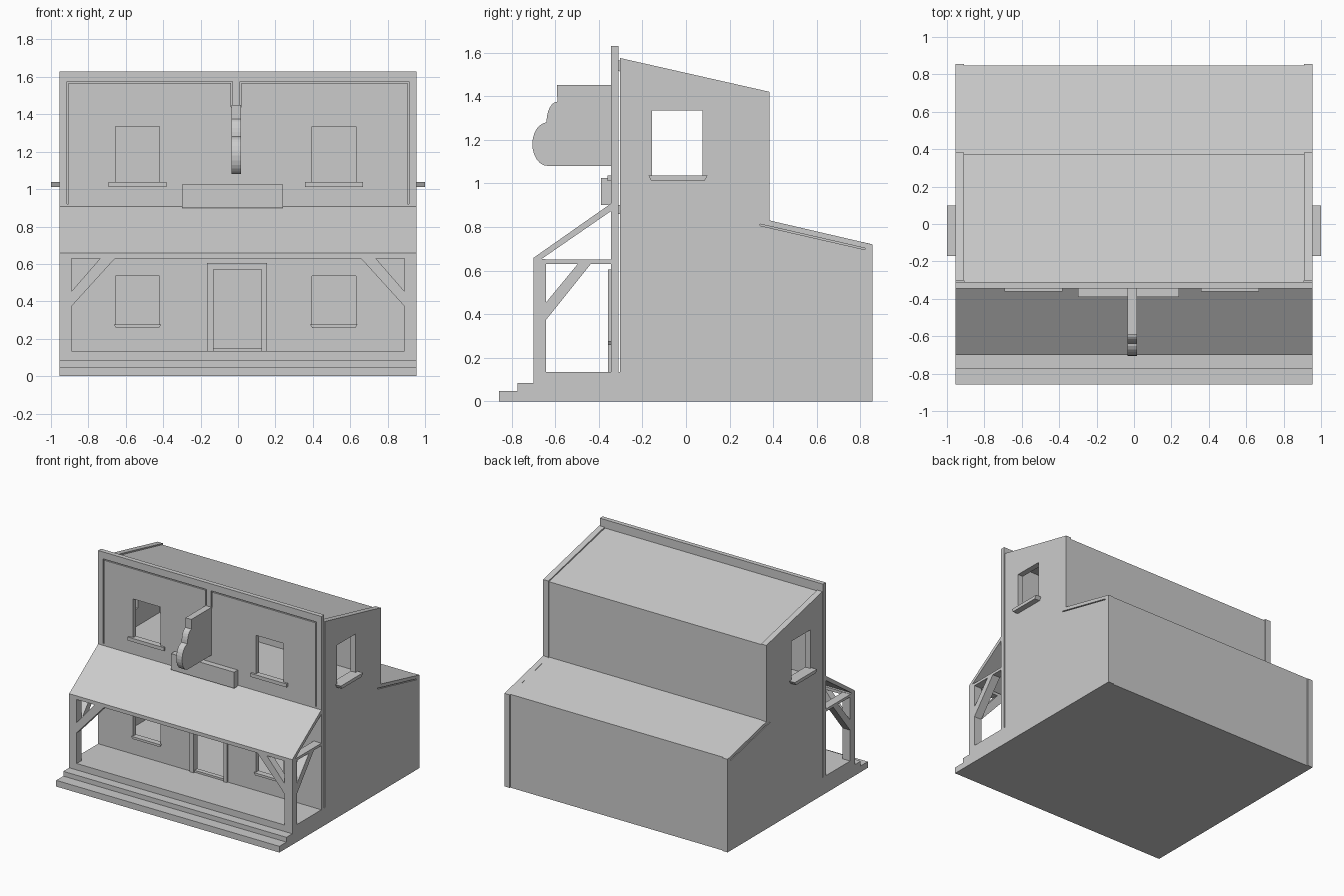
import bpy, bmesh, math
from mathutils import Vector

if "Cube" in bpy.data.objects:
    bpy.data.objects.remove(bpy.data.objects["Cube"])

grey = bpy.data.materials.new("plain grey")
grey.diffuse_color = (0.6, 0.6, 0.6, 1)
grey.use_nodes = True
grey.node_tree.nodes["Principled BSDF"].inputs["Base Color"].default_value = grey.diffuse_color
W, T = 0.955, 0.91          # outer half width, inside of the side walls


def prism(name, axis, profile, lo, hi):
    """Extrude a profile along x (profile in y,z) or along y (profile in x,z)."""
    bm = bmesh.new()
    put = (lambda a, b: (lo, a, b)) if axis == 'x' else (lambda a, b: (a, lo, b))
    face = bm.faces.new([bm.verts.new(put(a, b)) for a, b in profile])
    out = bmesh.ops.extrude_face_region(bm, geom=[face])
    d = Vector((hi - lo, 0, 0)) if axis == 'x' else Vector((0, hi - lo, 0))
    bmesh.ops.translate(bm, vec=d, verts=[v for v in out['geom'] if isinstance(v, bmesh.types.BMVert)])
    bmesh.ops.recalc_face_normals(bm, faces=bm.faces)
    me = bpy.data.meshes.new(name)
    bm.to_mesh(me)
    bm.free()
    me.materials.append(grey)
    ob = bpy.data.objects.new(name, me)
    bpy.context.collection.objects.link(ob)
    return ob


def box(name, x0, x1, y0, y1, z0, z1):
    return prism(name, 'x', [(y0, z0), (y1, z0), (y1, z1), (y0, z1)], x0, x1)


def cut(ob, cutter):
    mod = ob.modifiers.new("cut", 'BOOLEAN')
    mod.operation, mod.solver, mod.object = 'DIFFERENCE', 'EXACT', cutter
    bpy.context.view_layer.objects.active = ob
    bpy.ops.object.modifier_apply(modifier=mod.name)
    bpy.data.objects.remove(cutter)


# Stepped porch base
prism("porch_base", 'x', [(-0.858, 0), (-0.858, 0.048), (-0.772, 0.048), (-0.772, 0.085),
                          (-0.70, 0.085), (-0.70, 0.135), (-0.345, 0.135), (-0.345, 0)], -W, W)
box("sill_course", -W, W, -0.345, -0.30, 0, 0.135)

# Hollow core: tall front block and lean-to behind
core = prism("main_body", 'x', [(-0.31, 0), (0.848, 0), (0.848, 0.722), (0.375, 0.829),
                                (0.375, 1.412), (-0.31, 1.565)], -T, T)
cut(core, prism("lower_room", 'x', [(-0.33, 0.135), (0.34, 0.135), (0.34, 0.86), (-0.33, 0.86)], -1, 1))
cut(core, prism("upper_room", 'x', [(-0.33, 0.90), (0.34, 0.90), (0.34, 1.37), (-0.33, 1.52)], -1, 1))

# Side walls with windows, sills and a groove under the lean-to roof
for s, side in ((-1, "left"), (1, "right")):
    x0, x1 = sorted((s * T, s * W))
    wall = prism(side + "_side_wall", 'x', [(-0.303, 0), (0.855, 0), (0.855, 0.72), (0.382, 0.83),
                                            (0.382, 1.42), (-0.303, 1.575)], x0, x1)
    cut(wall, box("window_cutter", x0 - 0.1, x1 + 0.1, -0.155, 0.075, 1.035, 1.335))
    g0, g1 = sorted((s * (W - 0.01), s * (W + 0.05)))
    cut(wall, prism("groove_cutter", 'x', [(0.34, 0.806), (0.82, 0.696), (0.82, 0.703), (0.34, 0.813)], g0, g1))
    s0, s1 = sorted((s * 0.93, s * 1.0))
    prism(side + "_side_sill", 'x', [(-0.16, 1.012), (0.085, 1.012), (0.1, 1.037), (-0.172, 1.037)], s0, s1)

# False front with openings and panel grooves
front = box("false_front", -W, W, -0.345, -0.31, 0.135, 1.63)
for x0, x1 in ((-0.655, -0.42), (0.395, 0.63)):
    for z0, z1 in ((0.275, 0.535), (1.035, 1.335)):
        cut(front, box("window_cutter", x0, x1, -0.5, -0.2, z0, z1))
cut(front, box("door_cutter", -0.13, 0.125, -0.5, -0.2, 0.15, 0.57))
for x0, x1 in ((-0.914, -0.03), (0.01, 0.914)):
    cut(front, box("groove_cutter", x0, x1, -0.4, -0.335, 1.568, 1.576))
for x, z in ((-0.91, 0.92), (0.91, 0.92), (-0.034, 1.44), (0.014, 1.44)):
    cut(front, box("groove_cutter", x - 0.004, x + 0.004, -0.4, -0.335, z, 1.572))

# Front window sills
for x, side in ((-0.5375, "left"), (0.5125, "right")):
    box(side + "_upper_sill", x - 0.155, x + 0.155, -0.36, -0.33, 1.01, 1.037)
    prism(side + "_lower_sill", 'y', [(x - 0.115, 0.258), (x + 0.115, 0.258),
                                      (x + 0.127, 0.276), (x - 0.127, 0.276)], -0.358, -0.33)

# Door frame
for name, b in (("left_jamb", (-0.165, -0.13, 0.135, 0.605)), ("right_jamb", (0.125, 0.155, 0.135, 0.605)),
                ("door_head", (-0.13, 0.125, 0.57, 0.605))):
    box(name, b[0], b[1], -0.357, -0.32, b[2], b[3])

# Porch roof, beams, posts and braces
prism("porch_roof", 'x', [(-0.70, 0.635), (-0.67, 0.648), (-0.345, 0.872), (-0.345, 0.907), (-0.70, 0.658)], -W, W)
box("front_beam", -W, W, -0.70, -0.645, 0.63, 0.652)
for s, side in ((-1, "left"), (1, "right")):
    p0, p1 = sorted((s * 0.89, s * W))
    box(side + "_post", p0, p1, -0.70, -0.642, 0.135, 0.64)
    box(side + "_beam", p0, p1, -0.65, -0.345, 0.63, 0.65)
    prism(side + "_side_brace", 'x', [(-0.645, 0.37), (-0.435, 0.632), (-0.495, 0.632), (-0.645, 0.45)], p0, p1)
    prism(side + "_front_brace", 'y', [(s * 0.893, 0.37), (s * 0.655, 0.632), (s * 0.735, 0.632),
                                       (s * 0.893, 0.45)], -0.70, -0.645)

# Hanging sign with two rounded lobes, and the board below it
lobe_1 = [(-0.59 - 0.05 * math.sin(a), 1.28 + 0.095 * math.cos(a)) for a in [i * math.pi / 12 for i in range(7)]]
lobe_2 = [(-0.635 - 0.07 * math.sin(a), 1.18 + 0.1 * math.cos(a)) for a in [i * math.pi / 12 for i in range(13)]]
prism("hanging_sign", 'x', [(-0.335, 1.08), (-0.335, 1.45), (-0.592, 1.45)] + lobe_1 + lobe_2, -0.035, 0.015)
box("name_board", -0.30, 0.24, -0.39, -0.335, 0.90, 1.025)
